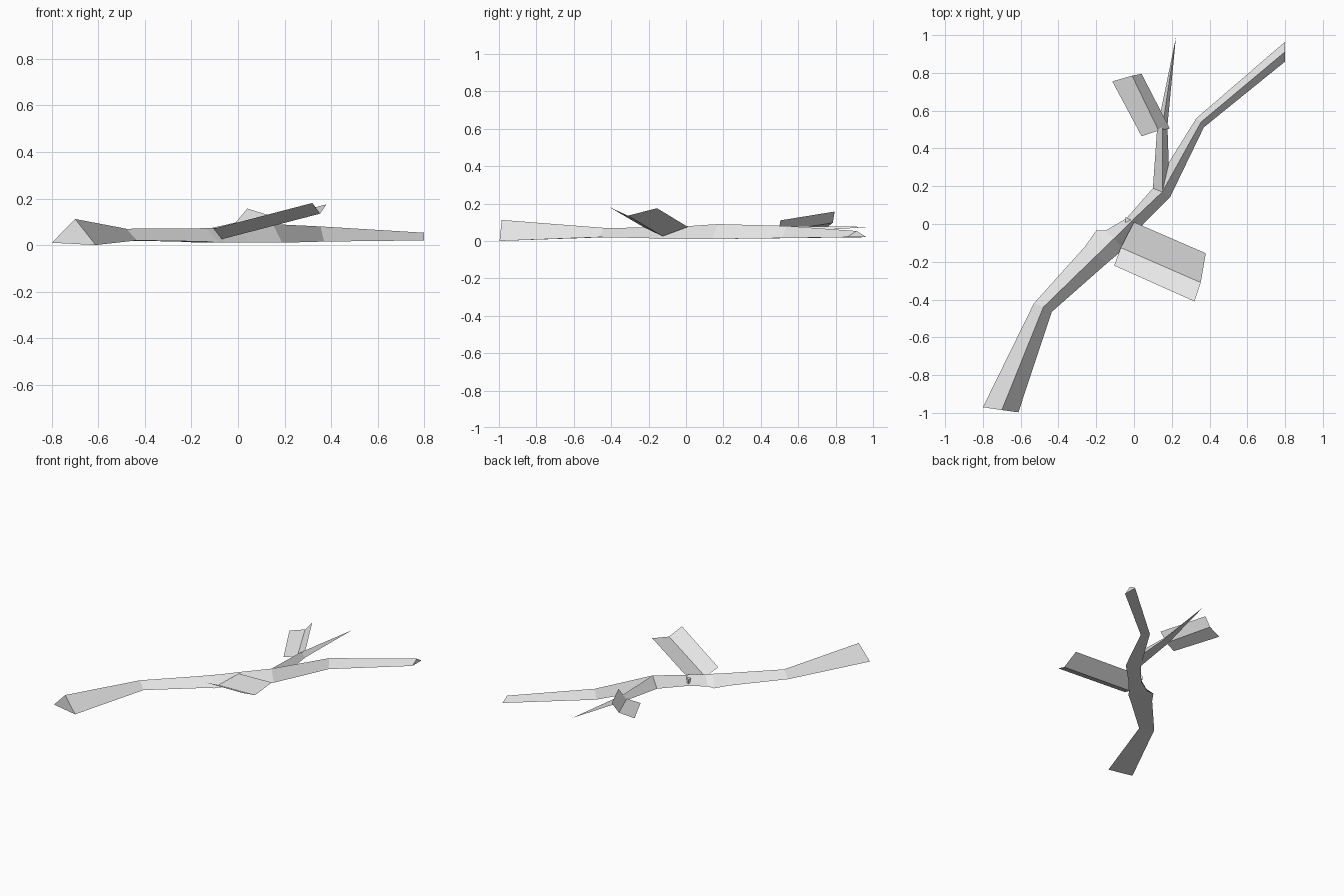
import bpy
import bmesh

cube = bpy.data.objects.get("Cube")
if cube:
    bpy.data.objects.remove(cube, do_unlink=True)

grey = bpy.data.materials.new("pale grey")
grey.use_nodes = True
grey.diffuse_color = (0.8, 0.8, 0.8, 1)
grey.node_tree.nodes["Principled BSDF"].inputs["Base Color"].default_value = (0.8, 0.8, 0.8, 1)


def finish(name, bm):
    mesh = bpy.data.meshes.new(name)
    bm.to_mesh(mesh)
    bm.free()
    mesh.materials.append(grey)
    obj = bpy.data.objects.new(name, mesh)
    bpy.context.collection.objects.link(obj)
    return obj


def bridge(bm, a, b, closed):
    """Join two rows of vertices with quads."""
    n = len(a)
    for i in range(n if closed else n - 1):
        j = (i + 1) % n
        bm.faces.new((a[i], a[j], b[j], b[i]))


def stem(name, rings, tip=None):
    """Three-sided stem; each ring is left foot, top ridge, right foot."""
    bm = bmesh.new()
    rows = [[bm.verts.new(p) for p in ring] for ring in rings]
    for a, b in zip(rows, rows[1:]):
        bridge(bm, a, b, True)
    bm.faces.new(rows[0])
    last = rows[-1]
    if tip:
        t = bm.verts.new(tip)
        for i in range(3):
            bm.faces.new((last[i], last[(i + 1) % 3], t))
    else:
        bm.faces.new(last)
    bmesh.ops.recalc_face_normals(bm, faces=bm.faces)
    return finish(name, bm)


def leaf(name, near, far):
    """Thin leaf folded along its middle line."""
    bm = bmesh.new()
    bridge(bm, [bm.verts.new(p) for p in near], [bm.verts.new(p) for p in far], False)
    for f in bm.faces:
        f.normal_update()
        if f.normal.z < 0:
            f.normal_flip()
    return finish(name, bm)


# Main branch, with a small knot on its left edge near the middle
fork = [(0.10, 0.19, 0.015), (0.15, 0.17, 0.09), (0.19, 0.14, 0.01)]
stem("main_branch", [
    [(-0.80, -0.97, 0.01), (-0.70, -0.985, 0.112), (-0.612, -0.997, 0.0)],
    [(-0.53, -0.42, 0.02), (-0.48, -0.44, 0.07), (-0.435, -0.465, 0.02)],
    [(-0.26, -0.12, 0.015), (-0.20, -0.168, 0.071), (-0.14, -0.205, 0.015)],
    [(-0.20, -0.035, 0.012), (-0.14, -0.11, 0.073), (-0.08, -0.155, 0.01)],
    [(-0.15, -0.035, 0.012), (-0.105, -0.076, 0.073), (-0.06, -0.125, 0.01)],
    [(-0.04, 0.03, 0.012), (-0.005, 0.023, 0.08), (0.05, 0.0, 0.01)],
    fork,
    [(0.33, 0.56, 0.015), (0.355, 0.54, 0.08), (0.37, 0.512, 0.015)],
    [(0.80, 0.965, 0.02), (0.80, 0.912, 0.053), (0.80, 0.86, 0.02)],
])

# Side twig growing from the fork to a point
stem("side_twig", [
    fork,
    [(0.122, 0.50, 0.045), (0.15, 0.51, 0.08), (0.177, 0.52, 0.045)],
], tip=(0.222, 0.99, 0.075))

# Tiny bud on the upper side of the branch
stem("bud", [
    [(-0.045, 0.037, 0.03), (-0.015, 0.02, 0.03), (-0.045, 0.008, 0.03)],
    [(-0.045, 0.037, 0.06), (-0.015, 0.02, 0.07), (-0.045, 0.008, 0.06)],
])

# Folded leaves
leaf("large_leaf",
     [(0.0, 0.01, 0.075), (-0.07, -0.125, 0.025), (-0.105, -0.22, 0.07)],
     [(0.38, -0.155, 0.175), (0.353, -0.31, 0.135), (0.32, -0.41, 0.181)])
leaf("small_leaf",
     [(0.19, 0.505, 0.11), (0.13, 0.495, 0.05), (0.04, 0.465, 0.032)],
     [(0.04, 0.795, 0.157), (-0.01, 0.785, 0.097), (-0.115, 0.755, 0.073)])
